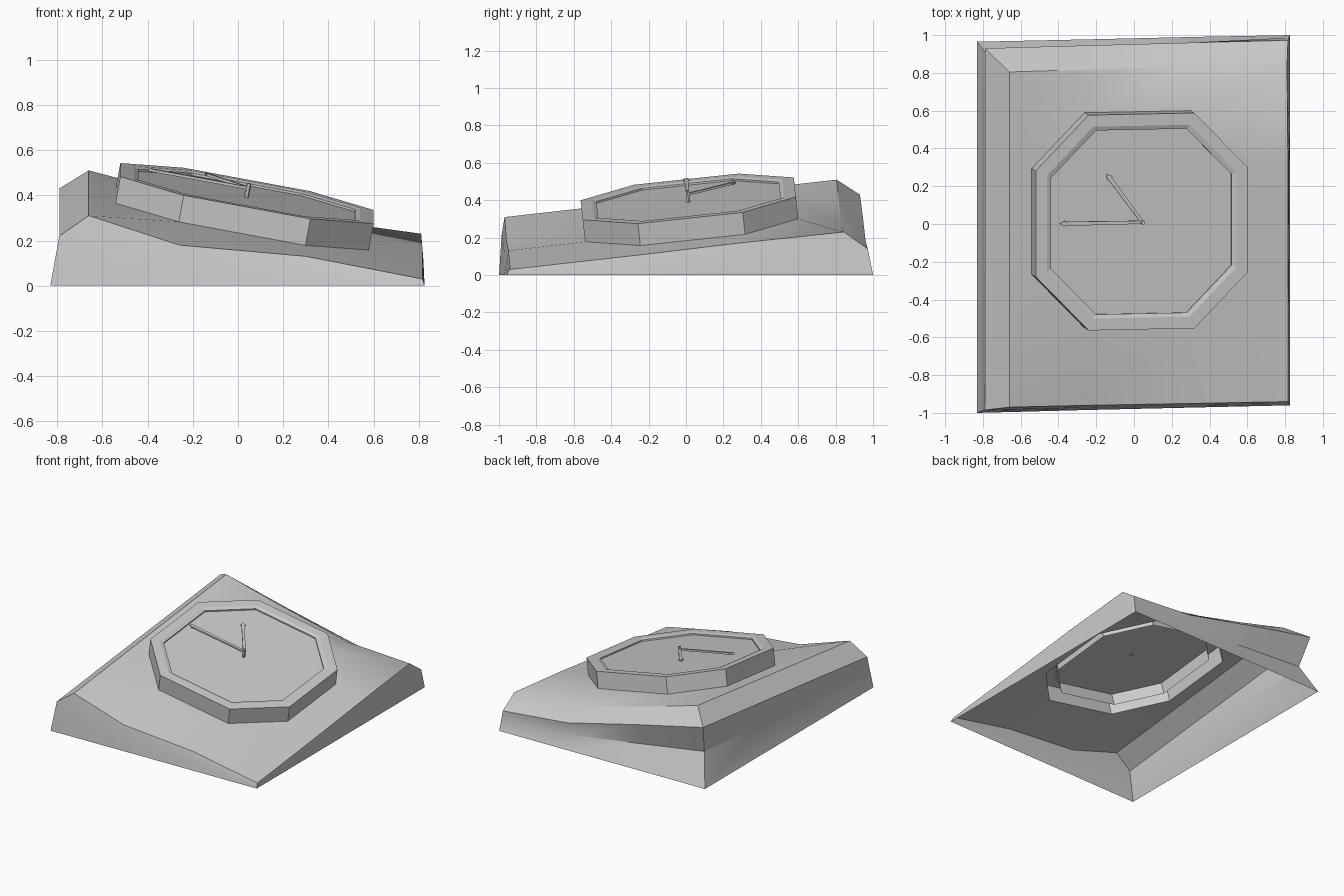
import bpy, bmesh, math
from mathutils import Vector

if "Cube" in bpy.data.objects:
    bpy.data.objects.remove(bpy.data.objects["Cube"])

NORMAL = Vector((0.1875, -0.107, 1)).normalized()


def dial_point(u, v, h=0.0):
    """Point on the tilted dial plane, raised h along its normal."""
    x, y = 0.04 + u, 0.012 + v + 0.02 * u
    return Vector((x, y, 0.415 - 0.1875 * x + 0.107 * y)) + NORMAL * h


def octagon(a, b, k, h):
    """Cut-corner octagon, starting at the front edge, anticlockwise."""
    uv = [(-k, -b), (k, -b), (a, -k), (a, k), (k, b), (-k, b), (-a, k), (-a, -k)]
    return [dial_point(u, v, h) for u, v in uv]


def bridge(bm, r0, r1):
    n = len(r0)
    for i in range(n):
        j = (i + 1) % n
        bm.faces.new((r0[i], r0[j], r1[j], r1[i]))


def add_ring(bm, pts):
    return [bm.verts.new(p) for p in pts]


def finish(name, bm, smooth=False):
    me = bpy.data.meshes.new(name)
    bm.to_mesh(me)
    bm.free()
    ob = bpy.data.objects.new(name, me)
    bpy.context.collection.objects.link(ob)
    if smooth:
        bpy.context.view_layer.objects.active = ob
        ob.select_set(True)
        bpy.ops.object.shade_smooth_by_angle(angle=math.radians(25))
        ob.select_set(False)
    return ob


# Wedge housing: open underneath, rims run front, right, back, left
base = [(-.83, -1, 0), (-.26, -.985, 0), (.3, -.972, 0), (.825, -.96, 0),
        (.825, -.27, 0), (.825, .29, 0), (.825, 1, 0), (.3, .99, 0),
        (-.26, .977, 0), (-.83, .965, 0), (-.83, .29, 0), (-.83, -.27, 0)]
mid = [(-.79, -.985, .22), (-.26, -.972, .12), (.3, -.957, .09), (.82, -.95, .02),
       (.82, -.27, .07), (.82, .29, .11), (.815, .972, .14), (.3, .96, .185),
       (-.26, .945, .315), (-.79, .93, .43), (-.79, .29, .36), (-.79, -.27, .30)]
top = [(-.66, -.97, .31), (-.26, -.96, .18), (.3, -.95, .13), (.815, -.94, .03),
       (.815, -.27, .105), (.815, .29, .172), (.81, .845, .23), (.3, .832, .262),
       (-.26, .817, .40), (-.66, .805, .51), (-.66, .29, .452), (-.66, -.27, .389)]
waist = [Vector(p).lerp(Vector(q), 0.5) for p, q in zip(base, mid)]
# Back and left walls pinch inward, most at their shared corner
for i, w in ((7, .33), (8, .67), (9, 1), (10, .67), (11, .33)):
    waist[i] += Vector((.06 if i >= 9 else 0, -.09 if i <= 9 else 0, 0)) * w

bm = bmesh.new()
rims = [add_ring(bm, r) for r in (base, waist, mid, top)]
for lower, upper in zip(rims, rims[1:]):
    bridge(bm, lower, upper)
collar = add_ring(bm, octagon(.56, .57, .28, -.12))
t = rims[-1]
for s in range(4):
    e, f, nxt = 3 * s + 1, 3 * s + 2, (3 * s + 3) % 12
    a, b = collar[2 * s], collar[2 * s + 1]
    d = collar[(2 * s + 2) % 8]
    g = t[(nxt + 1) % 12]
    bm.faces.new((t[e], t[f], b, a))
    bm.faces.new((t[f], t[nxt], b))
    bm.faces.new((t[nxt], d, b))
    bm.faces.new((t[nxt], g, d))
finish("housing", bm, True)

# Raised octagonal bezel: a hollow frame with an inner skirt
bm = bmesh.new()
bezel = [add_ring(bm, octagon(*p)) for p in (
    (.56, .57, .28, -.12), (.56, .57, .28, 0), (.50, .508, .255, 0),
    (.478, .487, .24, -.008), (.478, .487, .24, -.10))]
for lower, upper in zip(bezel, bezel[1:]):
    bridge(bm, lower, upper)
finish("bezel", bm)

# Dial plate just below the rim
bm = bmesh.new()
bm.faces.new(add_ring(bm, octagon(.478, .487, .24, -.018)))
finish("dial_plate", bm)


def prism(name, outline, h0, h1):
    bm = bmesh.new()
    lo = add_ring(bm, [dial_point(u, v, h0) for u, v in outline])
    hi = add_ring(bm, [dial_point(u, v, h1) for u, v in outline])
    bridge(bm, lo, hi)
    bm.faces.new(lo[::-1])
    bm.faces.new(hi)
    finish(name, bm)


# Two arrow-tipped hands on a small hub
def hand(name, tip_u, tip_v, h):
    length = math.hypot(tip_u, tip_v)
    du, dv = tip_u / length, tip_v / length
    shape = [(0, -.008), (length - .03, -.011), (length - .03, -.018), (length, 0),
             (length - .03, .018), (length - .03, .011), (0, .008)]
    prism(name, [(s * du - w * dv, s * dv + w * du) for s, w in shape], h, h + .012)


hand("long_hand", -.44, 0, .018)
hand("short_hand", -.19, .26, .018)
prism("hub", [(.011 * math.cos(i * math.pi / 3), .011 * math.sin(i * math.pi / 3))
              for i in range(6)], -.024, .045)
